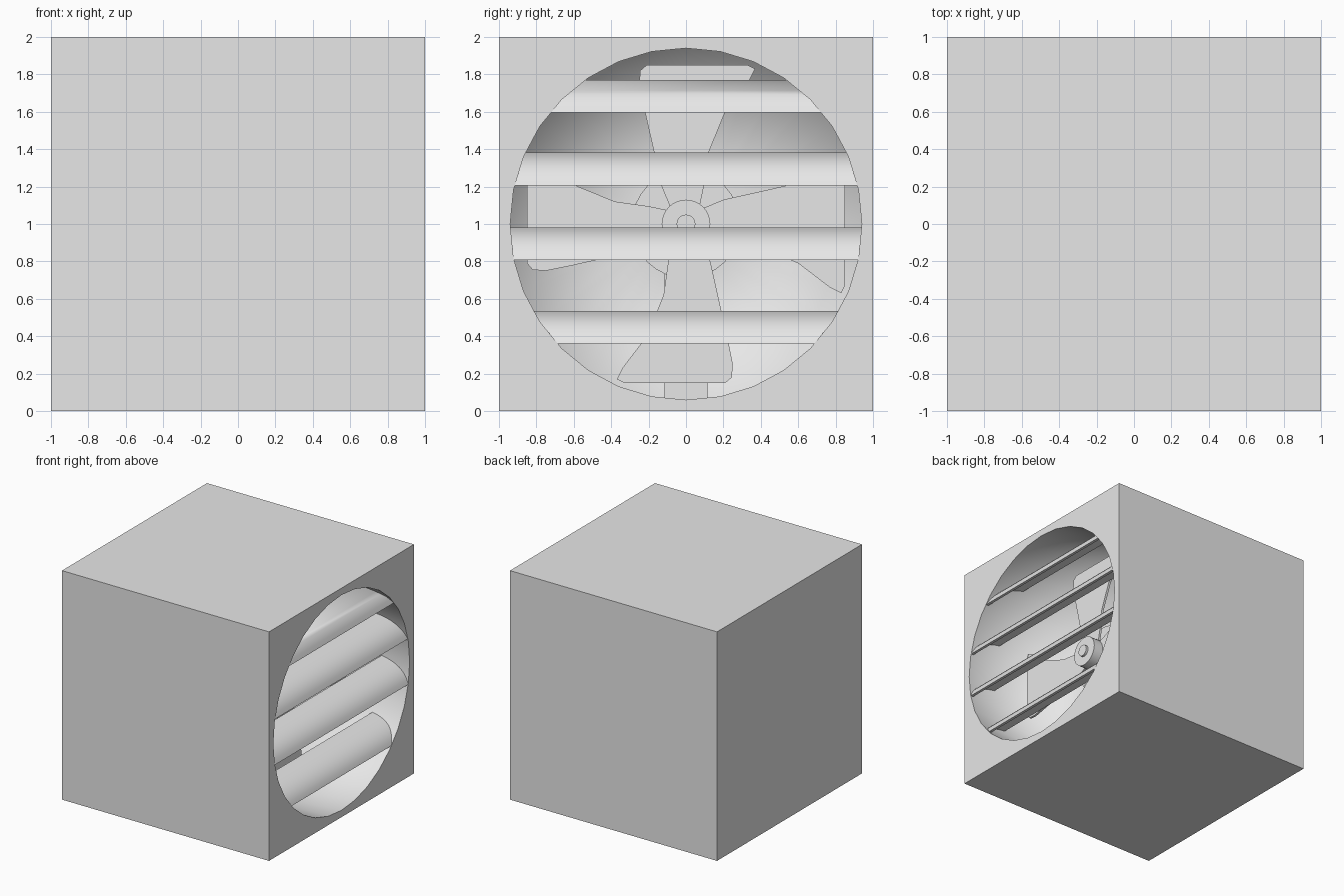
import bpy, bmesh, math
from mathutils import Matrix

cube = bpy.data.objects.get("Cube")
if cube:
    bpy.data.objects.remove(cube, do_unlink=True)

SIDES = 32
HOLE = 0.94      # radius of the round opening
BACK = 0.1       # depth of the recess floor
MID = 1.0        # height of the fan axis

grey = bpy.data.materials.new("light_grey")
grey.use_nodes = True
grey.diffuse_color = (0.8, 0.8, 0.8, 1)
grey.node_tree.nodes["Principled BSDF"].inputs["Base Color"].default_value = (0.8, 0.8, 0.8, 1)


def finish(name, bm, smooth_angle=None):
    bmesh.ops.recalc_face_normals(bm, faces=bm.faces)
    mesh = bpy.data.meshes.new(name)
    bm.to_mesh(mesh)
    bm.free()
    mesh.materials.append(grey)
    obj = bpy.data.objects.new(name, mesh)
    bpy.context.collection.objects.link(obj)
    if smooth_angle:
        bpy.ops.object.select_all(action='DESELECT')
        obj.select_set(True)
        bpy.context.view_layer.objects.active = obj
        bpy.ops.object.shade_smooth_by_angle(angle=math.radians(smooth_angle))
    return obj


def ring(bm, x, radius, square=False):
    verts = []
    for i in range(SIDES):
        a = 2 * math.pi * i / SIDES
        c, s = math.cos(a), math.sin(a)
        k = radius / max(abs(c), abs(s)) if square else radius
        verts.append(bm.verts.new((x, k * c, MID + k * s)))
    return verts


def bridge(bm, a, b):
    return [bm.faces.new((a[i], a[i - 1], b[i - 1], b[i])) for i in range(SIDES)]


# Housing: a cube with a round recess in its right side
bm = bmesh.new()
back = ring(bm, -1, 1, True)
front = ring(bm, 1, 1, True)
rim = ring(bm, 1, HOLE)
floor = ring(bm, BACK, HOLE)
centre = ring(bm, BACK, 0.29)
bm.faces.new(back)
bridge(bm, back, front)
bridge(bm, front, rim)
inside = bridge(bm, rim, floor) + bridge(bm, floor, centre)
inside.append(bm.faces.new(centre))
for f in inside:
    f.smooth = True
for i in range(SIDES):
    bm.edges.get((rim[i], rim[i - 1])).smooth = False
finish("housing", bm)


# Motor, hub and shaft along the x axis
def axle(name, radius, x0, x1):
    bm = bmesh.new()
    a, b = ring(bm, x0, radius), ring(bm, x1, radius)
    bm.faces.new(a)
    bm.faces.new(b)
    bridge(bm, a, b)
    finish(name, bm, 40)


axle("motor", 0.29, BACK - 0.02, 0.35)
axle("hub", 0.13, 0.34, 0.54)
axle("shaft", 0.05, 0.5, 0.56)

# Motor stand reaching down to the recess wall
bm = bmesh.new()
bmesh.ops.create_cube(bm, size=1, matrix=Matrix.Translation((0.21, 0, 0.48))
                      @ Matrix.Diagonal((0.18, 0.23, 0.84, 1)))
finish("motor_stand", bm)

# Four flat fan blades that widen outwards
outline = [(-0.08, 0.08), (-0.13, 0.2), (-0.17, 0.38), (-0.22, 0.6), (-0.25, 0.75),
           (-0.245, 0.82), (-0.21, 0.85), (0.33, 0.85), (0.37, 0.83), (0.34, 0.77),
           (0.21, 0.6), (0.12, 0.38), (0.095, 0.2), (0.07, 0.08)]
for n in range(4):
    bm = bmesh.new()
    face = bm.faces.new([bm.verts.new((0.45, u, v)) for u, v in outline])
    grown = bmesh.ops.extrude_face_region(bm, geom=[face])["geom"]
    for v in grown:
        if isinstance(v, bmesh.types.BMVert):
            v.co.x -= 0.02
    turn = Matrix.Translation((0, 0, MID)) @ Matrix.Rotation(n * math.pi / 2, 4, 'X')
    bmesh.ops.transform(bm, matrix=turn, verts=bm.verts)
    finish(f"fan_blade_{n + 1}", bm)


# Curved louvre slats, their ends trimmed to the round opening
def arc(p, q, r, steps=8):
    for i in range(steps + 1):
        t = i / steps
        yield tuple((1 - t) ** 2 * a + 2 * t * (1 - t) * b + t * t * c
                    for a, b, c in zip(p, q, r))


profile = list(arc((1, 0), (0.95, 0.15), (0.73, 0.175)))
profile += list(arc((0.73, 0.155), (0.93, 0.13), (0.975, 0)))
for n, z0 in enumerate((0.36, 0.807, 1.207, 1.595)):
    bm = bmesh.new()
    ends = []
    for side in (-1, 1):
        ends.append([bm.verts.new((x, side * math.sqrt(HOLE ** 2 - (z0 + z - MID) ** 2), z0 + z))
                     for x, z in profile])
    a, b = ends
    bm.faces.new(a)
    bm.faces.new(b)
    for i in range(len(profile)):
        bm.faces.new((a[i], a[i - 1], b[i - 1], b[i]))
    finish(f"louvre_slat_{n + 1}", bm, 50)
